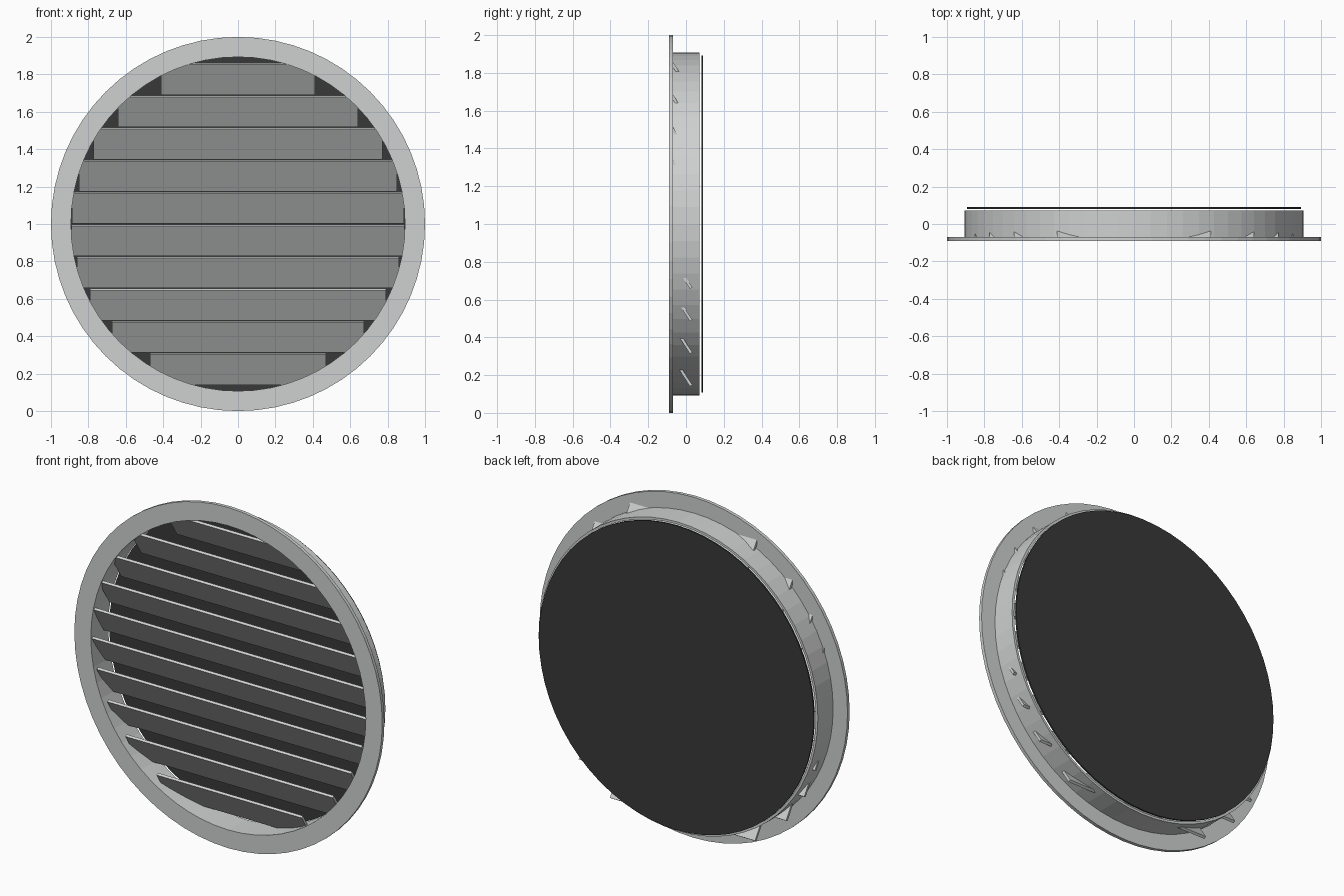
import bpy, bmesh, math

if "Cube" in bpy.data.objects:
    bpy.data.objects.remove(bpy.data.objects["Cube"])

SEG = 64          # sides of the round parts
ZC = 1.0          # height of the vent centre


def material(name, rgb):
    m = bpy.data.materials.new(name)
    m.diffuse_color = (*rgb, 1.0)
    m.use_nodes = True
    m.node_tree.nodes["Principled BSDF"].inputs["Base Color"].default_value = m.diffuse_color
    return m


METAL = material("light_grey_metal", (0.62, 0.64, 0.63))
DARK = material("dark_mesh", (0.04, 0.04, 0.04))


def add_object(name, bm, mat):
    bmesh.ops.recalc_face_normals(bm, faces=bm.faces)
    me = bpy.data.meshes.new(name)
    bm.to_mesh(me)
    bm.free()
    me.materials.append(mat)
    ob = bpy.data.objects.new(name, me)
    bpy.context.collection.objects.link(ob)
    return ob


def lathe(name, profile, mat):
    """Spin a closed (radius, y) profile about the vent's y axis."""
    bm = bmesh.new()
    rings = []
    for i in range(SEG):
        a = 2 * math.pi * i / SEG
        rings.append([bm.verts.new((r * math.cos(a), y, ZC + r * math.sin(a)))
                      for r, y in profile])
    n = len(profile)
    for i in range(SEG):
        p, q = rings[i], rings[(i + 1) % SEG]
        for j in range(n):
            k = (j + 1) % n
            bm.faces.new((p[j], p[k], q[k], q[j]))
    return add_object(name, bm, mat)


# Front flange and the short duct collar behind it
lathe("flange_and_collar", [(0.893, -0.09), (1.0, -0.09), (1.0, -0.07),
                            (0.907, -0.07), (0.907, 0.072), (0.893, 0.072)], METAL)

# Dark backing disc, just clear of the collar
bm = bmesh.new()
front, back = [[bm.verts.new((0.893 * math.cos(2 * math.pi * i / SEG), y,
                              ZC + 0.893 * math.sin(2 * math.pi * i / SEG)))
                for i in range(SEG)] for y in (0.081, 0.09)]
bm.faces.new(front)
bm.faces.new(back)
for i in range(SEG):
    k = (i + 1) % SEG
    bm.faces.new((front[i], front[k], back[k], back[i]))
add_object("backing_disc", bm, DARK)

# Ten slanted slats, front edge high, length following the circle
COUNT, PITCH, WIDTH, THICK = 10, 0.1723, 0.192, 0.015
TILT = math.radians(57)
for i in range(COUNT):
    dz = (i - (COUNT - 1) / 2) * PITCH
    half = math.sqrt(0.893 ** 2 - (dz + 0.017) ** 2)
    bm = bmesh.new()
    bmesh.ops.create_cube(bm, size=1)
    bmesh.ops.scale(bm, vec=(2 * half, WIDTH, THICK), verts=bm.verts)
    slat = add_object(f"slat_{i + 1}", bm, METAL)
    slat.location = (0, -0.025, ZC + dz)
    slat.rotation_euler = (-TILT, 0, 0)
